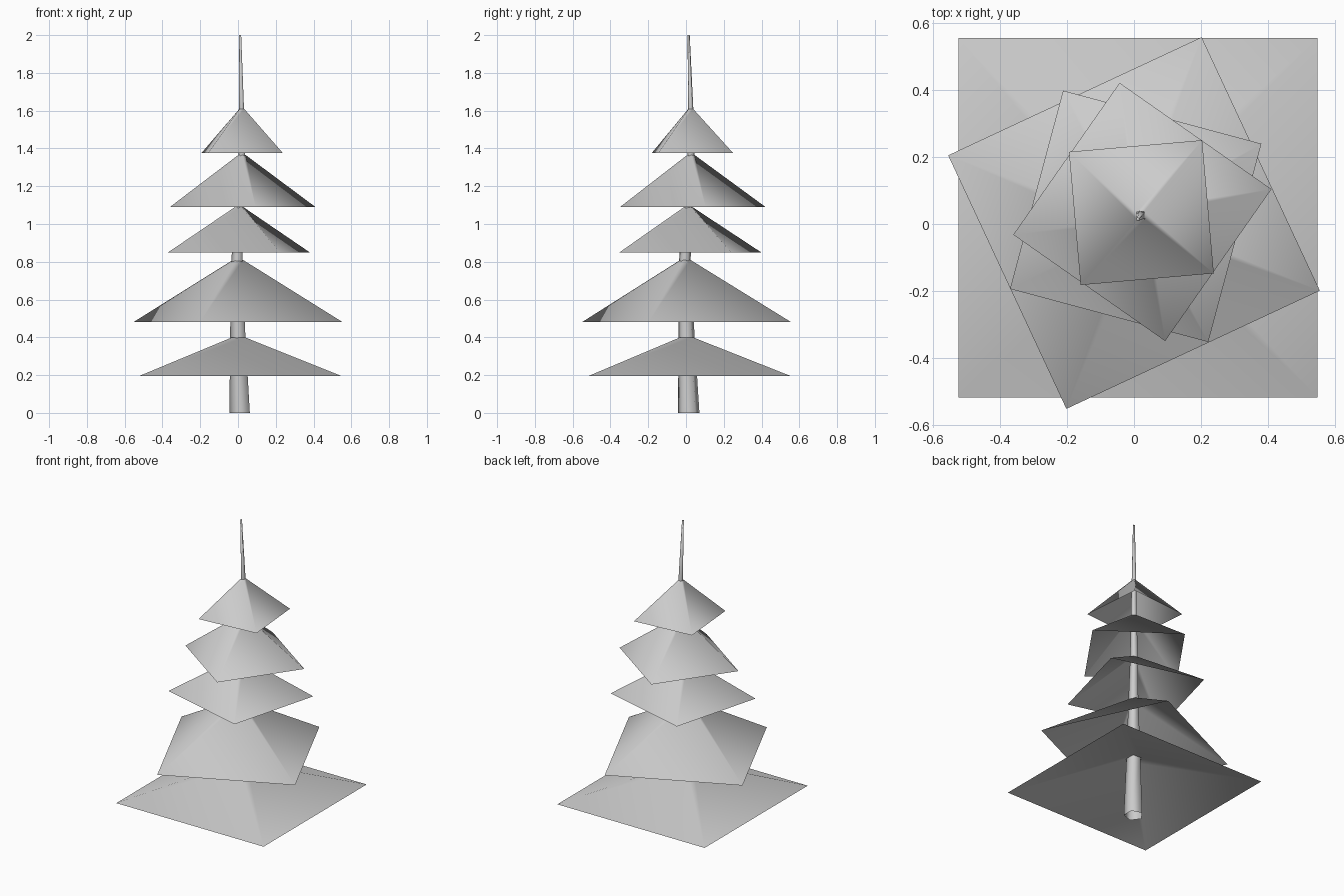
import bpy
import bmesh
from math import radians, cos, sin

cube = bpy.data.objects.get("Cube")
if cube:
    bpy.data.objects.remove(cube, do_unlink=True)

grey = bpy.data.materials.new("Light grey")
grey.use_nodes = True
colour = (0.6, 0.6, 0.6, 1)
grey.diffuse_color = colour
grey.node_tree.nodes["Principled BSDF"].inputs["Base Color"].default_value = colour


def loft(name, sides, angle, rings, cap_top=False):
    """Smooth tube through rings of (x, y, z, radius), open at the bottom."""
    bm = bmesh.new()
    loops = []
    for x, y, z, r in rings:
        turns = [radians(angle + 360 * i / sides) for i in range(sides)]
        loops.append([bm.verts.new((x + r * cos(t), y + r * sin(t), z)) for t in turns])
    for low, high in zip(loops, loops[1:]):
        for i in range(sides):
            j = (i + 1) % sides
            bm.faces.new((low[i], low[j], high[j], high[i]))
    if cap_top:
        bm.faces.new(loops[-1])
    for face in bm.faces:
        face.smooth = True
    mesh = bpy.data.meshes.new(name)
    bm.to_mesh(mesh)
    bm.free()
    mesh.materials.append(grey)
    obj = bpy.data.objects.new(name, mesh)
    bpy.context.collection.objects.link(obj)
    return obj


# Slightly crooked five-sided trunk tapering to a spike
loft("trunk", 5, 180, [
    (0.0145, 0.0145, 0.0, 0.0595),
    (0.003, 0.003, 0.4, 0.045),
    (-0.003, -0.006, 0.81, 0.032),
    (0.008, 0.012, 1.09, 0.025),
    (0.022, 0.026, 1.37, 0.019),
    (0.020, 0.025, 1.61, 0.0145),
    (0.012, 0.014, 2.0, 0.006),
], cap_top=True)

# Hollow four-sided skirts of branches: turn, base ring, top ring
tiers = [
    (45, (0.012, 0.019, 0.195, 0.758), (0.003, 0.003, 0.4, 0.048)),
    (70, (0.0, 0.003, 0.48, 0.59), (0.0, -0.003, 0.81, 0.028)),
    (30, (0.005, 0.023, 0.85, 0.433), (0.006, 0.012, 1.09, 0.025)),
    (10, (0.025, 0.036, 1.09, 0.391), (0.021, 0.026, 1.365, 0.02)),
    (50, (0.022, 0.034, 1.375, 0.282), (0.02, 0.025, 1.61, 0.016)),
]
for number, (turn, base, top) in enumerate(tiers, 1):
    loft(f"branch_tier_{number}", 4, turn, [base, top])
